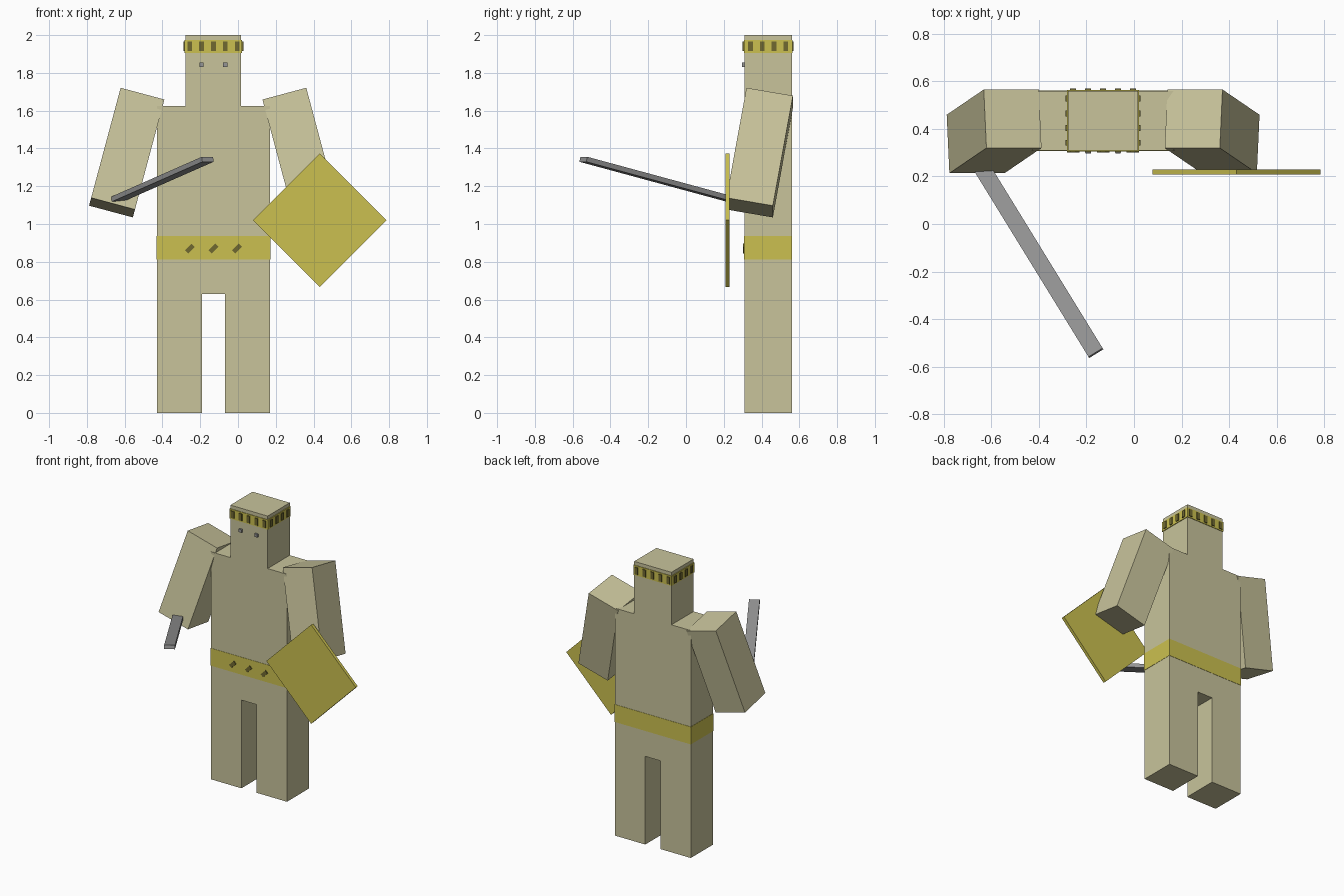
import bpy
import bmesh
from math import radians
from mathutils import Vector

old = bpy.data.objects.get("Cube")
if old:
    bpy.data.objects.remove(old, do_unlink=True)


def material(name, color):
    mat = bpy.data.materials.new(name)
    mat.use_nodes = True
    mat.diffuse_color = (*color, 1)
    mat.node_tree.nodes["Principled BSDF"].inputs["Base Color"].default_value = (*color, 1)
    return mat


SKIN = material("pale sand", (0.58, 0.55, 0.33))
GOLD = material("gold", (0.60, 0.53, 0.08))
DARK = material("dark olive", (0.16, 0.14, 0.03))
STEEL = material("steel grey", (0.30, 0.30, 0.30))


def finish(name, bm, mat):
    bmesh.ops.recalc_face_normals(bm, faces=bm.faces)
    mesh = bpy.data.meshes.new(name)
    bm.to_mesh(mesh)
    bm.free()
    mesh.materials.append(mat)
    obj = bpy.data.objects.new(name, mesh)
    bpy.context.collection.objects.link(obj)
    return obj


def box(name, center, size, mat, rotation=(0, 0, 0)):
    bm = bmesh.new()
    bmesh.ops.create_cube(bm, size=1)
    bmesh.ops.scale(bm, vec=size, verts=bm.verts)
    obj = finish(name, bm, mat)
    obj.location = center
    obj.rotation_euler = [radians(a) for a in rotation]
    return obj


MID_X, MID_Y = -0.13, 0.435
DEPTH = 0.25
FRONT, BACK = MID_Y - DEPTH / 2, MID_Y + DEPTH / 2

# Body: mirrored half outline of legs, torso and head, extruded in depth
half = [(0.06, 0.63), (0.06, 0), (0.30, 0), (0.30, 1.625), (0.147, 1.625), (0.147, 2.0)]
outline = half + [(-x, z) for x, z in reversed(half)]
bm = bmesh.new()
face = bm.faces.new([bm.verts.new((MID_X + x, FRONT, z)) for x, z in outline])
extruded = bmesh.ops.extrude_face_region(bm, geom=[face])
moved = [v for v in extruded["geom"] if isinstance(v, bmesh.types.BMVert)]
bmesh.ops.translate(bm, vec=(0, DEPTH, 0), verts=moved)
finish("body", bm, SKIN)

# Arms, swung outward and forward
for side, sign in (("right", -1), ("left", 1)):
    box(side + "_arm", (MID_X + sign * 0.459, 0.39, 1.378), (0.24, DEPTH, 0.612),
        SKIN, (-10, -15 * sign, 0))

# Belt with slanted studs
box("belt", (MID_X, MID_Y, 0.875), (0.604, DEPTH + 0.004, 0.125), GOLD)
for i in (-1, 0, 1):
    box("belt_stud", (MID_X + i * 0.125, FRONT - 0.003, 0.87), (0.05, 0.012, 0.025),
        DARK, (0, -45, 0))

# Headband with studs on all four sides
box("headband", (MID_X, MID_Y, 1.94), (0.304, DEPTH + 0.008, 0.07), GOLD)
for y in (FRONT - 0.004, BACK + 0.004):
    for i in range(-2, 3):
        box("headband_stud", (MID_X + i * 0.063, y, 1.94), (0.025, 0.012, 0.05), DARK)
for x in (-0.152, 0.152):
    for i in range(4):
        box("headband_stud", (MID_X + x, MID_Y + (i - 1.5) * 0.062, 1.94),
            (0.012, 0.025, 0.05), DARK)

# Eyes
for x in (-0.0625, 0.0625):
    box("eye", (MID_X + x, FRONT - 0.003, 1.843), (0.022, 0.02, 0.022), STEEL)

# Diamond shield
box("shield", (0.432, 0.219, 1.02), (0.5, 0.022, 0.5), GOLD, (0, 45, 0))

# Sword, from the right hand to its tip
hand, tip = Vector((-0.64, 0.235, 1.131)), Vector((-0.16, -0.543, 1.343))
sword = box("sword", (hand + tip) / 2, ((tip - hand).length, 0.07, 0.027), STEEL)
sword.rotation_euler = (0, radians(-13), radians(-58.4))
